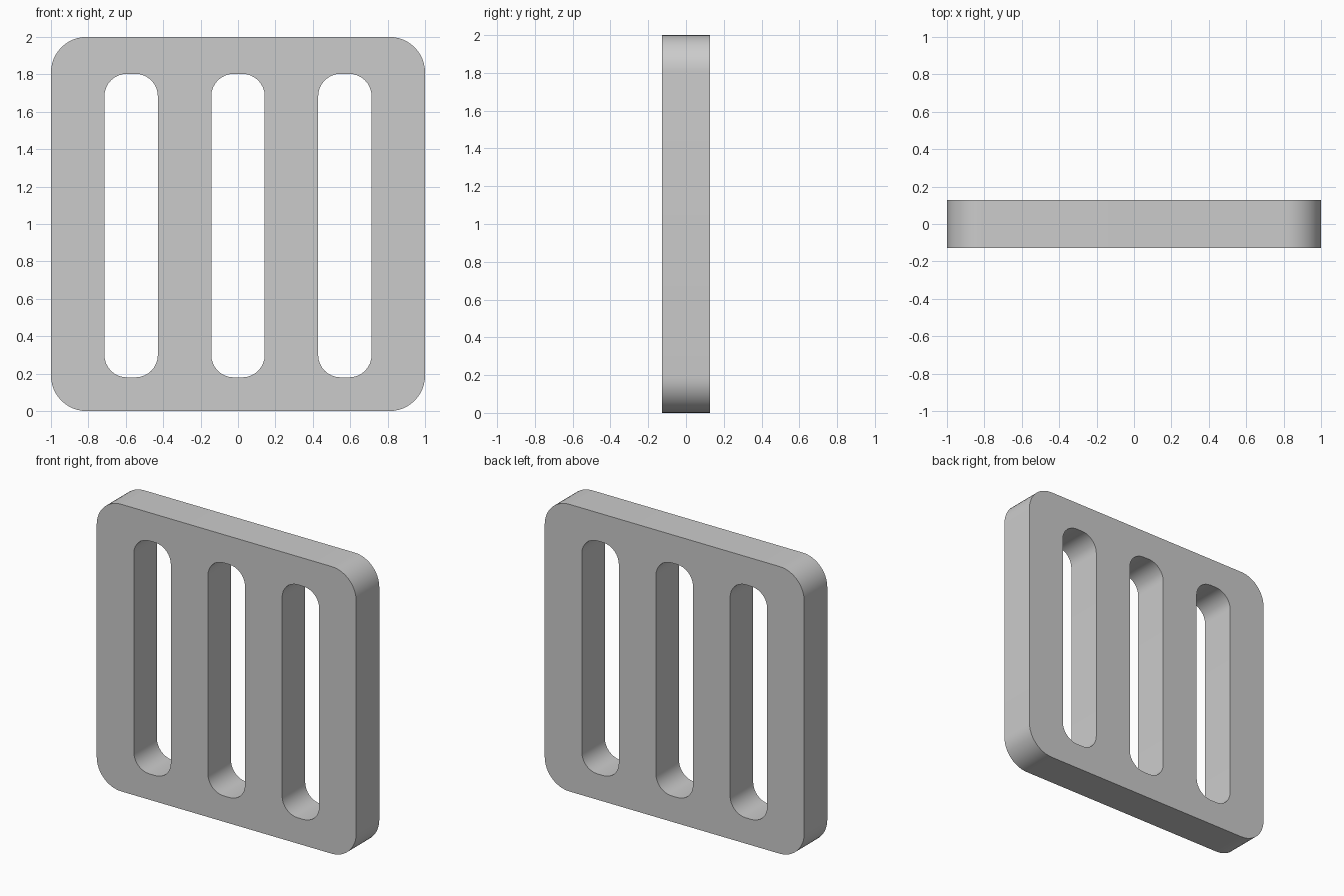
import bpy
from math import sin, cos, pi

if "Cube" in bpy.data.objects:
    bpy.data.objects.remove(bpy.data.objects["Cube"])


def rounded_rect(curve, x0, x1, z0, z1, r, steps):
    """Add a closed rounded rectangle outline to a 2D curve."""
    corners = [(x1 - r, z1 - r), (x0 + r, z1 - r), (x0 + r, z0 + r), (x1 - r, z0 + r)]
    pts = []
    for i, (cx, cz) in enumerate(corners):
        for k in range(steps + 1):
            a = (i + k / steps) * pi / 2
            pts.append((cx + r * cos(a), cz + r * sin(a), 0, 1))
    spline = curve.splines.new('POLY')
    spline.points.add(len(pts) - 1)
    for p, co in zip(spline.points, pts):
        p.co = co
    spline.use_cyclic_u = True


# Plate profile with three slots, extruded to its thickness
curve = bpy.data.curves.new("slotted_plate", 'CURVE')
curve.dimensions = '2D'
curve.fill_mode = 'BOTH'
curve.extrude = 0.127
rounded_rect(curve, -1, 1, 0, 2, 0.19, 12)
for cx in (-4 / 7, 0, 4 / 7):
    rounded_rect(curve, cx - 1 / 7, cx + 1 / 7, 0.18, 1.803, 0.12, 8)

plate = bpy.data.objects.new("slotted_plate", curve)
bpy.context.collection.objects.link(plate)
plate.rotation_euler.x = pi / 2

# Turn into a mesh with smooth rounded corners and sharp rims
bpy.context.view_layer.objects.active = plate
plate.select_set(True)
bpy.ops.object.convert(target='MESH')
bpy.ops.object.transform_apply(rotation=True)
bpy.ops.object.mode_set(mode='EDIT')
bpy.ops.mesh.select_all(action='SELECT')
bpy.ops.mesh.remove_doubles(threshold=0.0005)
bpy.ops.mesh.normals_make_consistent(inside=False)
bpy.ops.object.mode_set(mode='OBJECT')
bpy.ops.object.shade_smooth_by_angle(angle=pi / 6)
